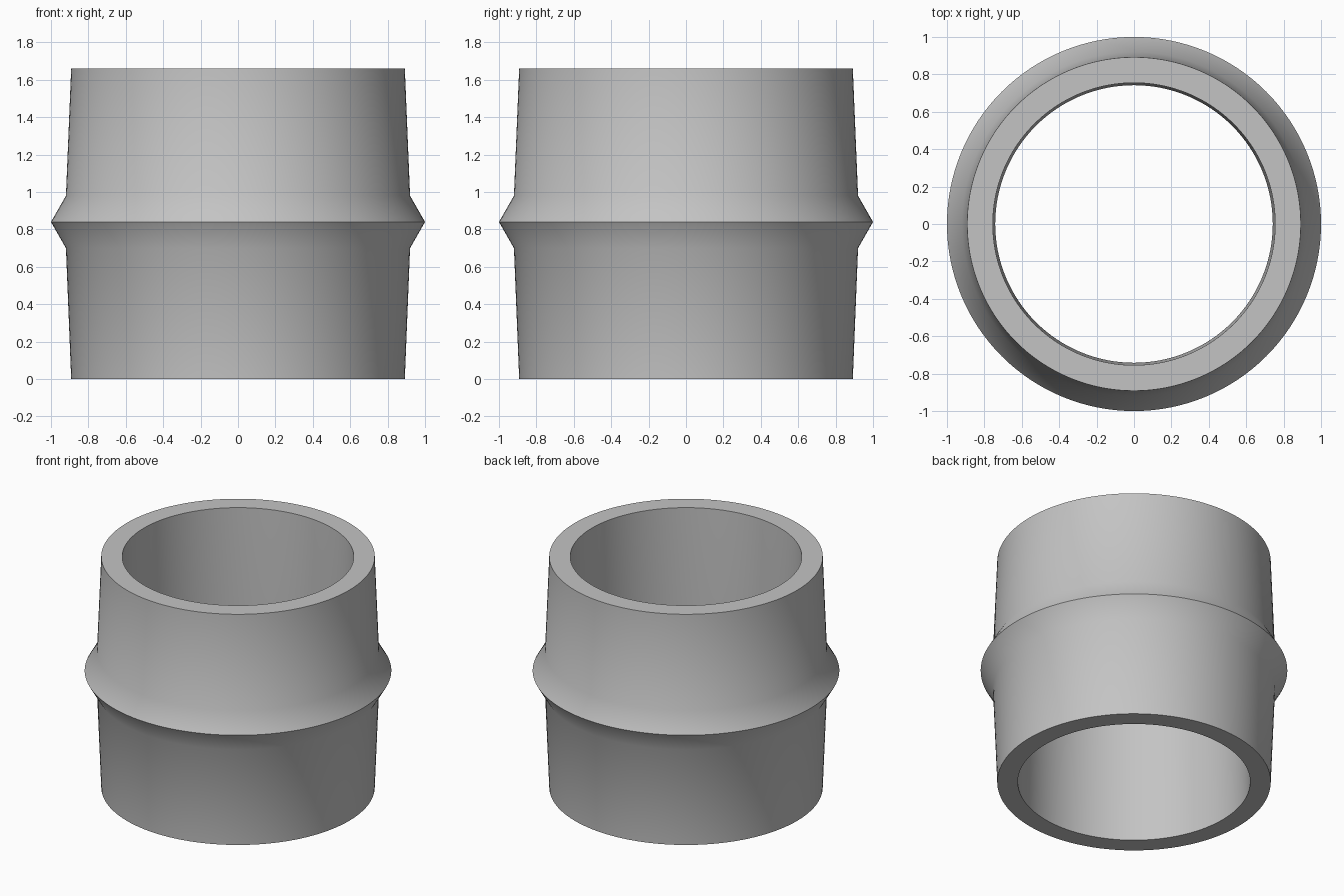
import bpy
import bmesh
import math
from mathutils import Matrix, Vector

cube = bpy.data.objects.get("Cube")
if cube:
    bpy.data.objects.remove(cube, do_unlink=True)

# Plain grey material
grey = bpy.data.materials.new("plain_grey")
grey.use_nodes = True
colour = (0.55, 0.55, 0.55, 1.0)
grey.diffuse_color = colour
grey.node_tree.nodes["Principled BSDF"].inputs["Base Color"].default_value = colour

# Closed wall section (radius, height): tapered outside with a ridge, waisted bore
section = [
    (0.892, 0.0), (0.92, 0.70), (1.0, 0.84), (0.92, 0.98), (0.892, 1.66),
    (0.755, 1.66), (0.742, 0.84), (0.758, 0.0),
]
SEGMENTS = 128

# Sweep the section around the vertical axis
bm = bmesh.new()
rings = []
for i in range(SEGMENTS):
    turn = Matrix.Rotation(math.tau * i / SEGMENTS, 3, 'Z')
    rings.append([bm.verts.new(turn @ Vector((r, 0, z))) for r, z in section])
for i, ring in enumerate(rings):
    following = rings[(i + 1) % SEGMENTS]
    for j in range(len(section)):
        k = (j + 1) % len(section)
        bm.faces.new((ring[j], following[j], following[k], ring[k]))
bmesh.ops.recalc_face_normals(bm, faces=bm.faces)

mesh = bpy.data.meshes.new("ridged_sleeve")
bm.to_mesh(mesh)
bm.free()
mesh.materials.append(grey)
sleeve = bpy.data.objects.new("ridged_sleeve", mesh)
bpy.context.collection.objects.link(sleeve)

# Smooth walls, sharp rims and ridge crest
bpy.ops.object.select_all(action='DESELECT')
sleeve.select_set(True)
bpy.context.view_layer.objects.active = sleeve
bpy.ops.object.shade_smooth_by_angle(angle=math.radians(40))
